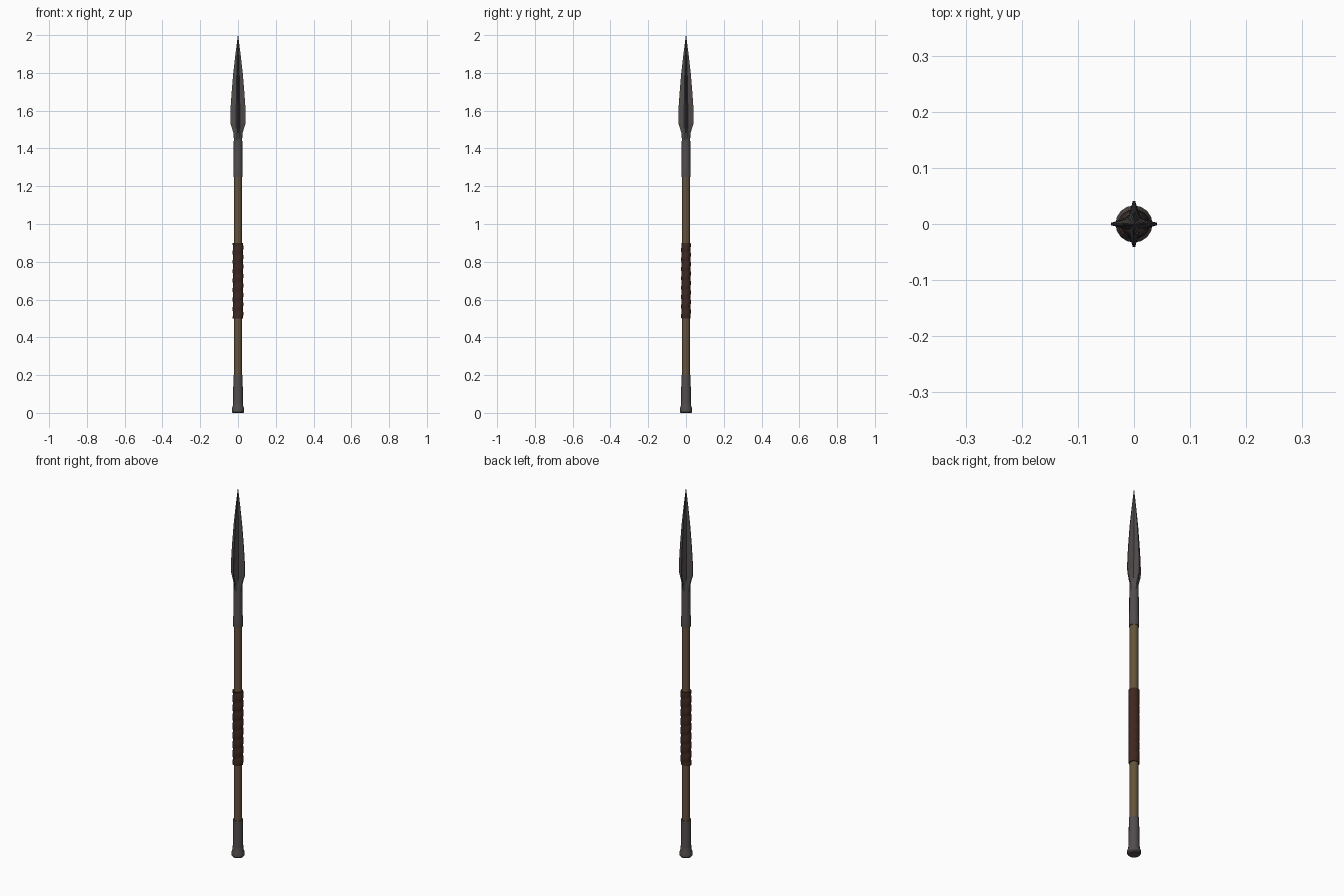
import bpy, bmesh, math

if "Cube" in bpy.data.objects:
    bpy.data.objects.remove(bpy.data.objects["Cube"])


def material(name, r, g, b):
    m = bpy.data.materials.new(name)
    m.diffuse_color = (r, g, b, 1)
    m.use_nodes = True
    m.node_tree.nodes["Principled BSDF"].inputs["Base Color"].default_value = m.diffuse_color
    return m


IRON = material("dark iron", 0.085, 0.074, 0.074)
WOOD = material("brown wood", 0.13, 0.088, 0.045)
LEATHER = material("dark leather", 0.05, 0.021, 0.014)


def loft(name, rings, mat, smooth=True):
    """Skin a stack of equal-length point rings and cap both ends."""
    bm = bmesh.new()
    loops = [[bm.verts.new(p) for p in ring] for ring in rings]
    n = len(loops[0])
    for a, b in zip(loops, loops[1:]):
        for i in range(n):
            j = (i + 1) % n
            bm.faces.new((a[i], a[j], b[j], b[i]))
    bm.faces.new(loops[0][::-1])
    bm.faces.new(loops[-1])
    bmesh.ops.remove_doubles(bm, verts=bm.verts, dist=1e-6)
    bmesh.ops.recalc_face_normals(bm, faces=bm.faces)
    me = bpy.data.meshes.new(name)
    bm.to_mesh(me)
    bm.free()
    me.materials.append(mat)
    ob = bpy.data.objects.new(name, me)
    bpy.context.collection.objects.link(ob)
    if smooth:
        bpy.ops.object.select_all(action='DESELECT')
        ob.select_set(True)
        bpy.context.view_layer.objects.active = ob
        bpy.ops.object.shade_smooth_by_angle(angle=math.radians(35))
    return ob


def circle(r, z, n=16):
    return [(r * math.cos(2 * math.pi * i / n), r * math.sin(2 * math.pi * i / n), z) for i in range(n)]


def lathe(name, profile, mat):
    return loft(name, [circle(r, z) for r, z in profile], mat)


# wooden shaft
lathe("shaft", [(0.021, 0.1), (0.021, 1.3)], WOOD)

# iron butt cap with a flared foot
lathe("butt_cap", [(0.028, 0.0), (0.033, 0.006), (0.033, 0.02), (0.028, 0.035),
                   (0.026, 0.06), (0.0245, 0.2)], IRON)

# iron socket with a collar at its lower end
lathe("socket", [(0.0245, 1.25), (0.0245, 1.3), (0.023, 1.31), (0.0225, 1.44), (0.019, 1.49)], IRON)

# leather grip wound around the shaft in a rising spiral
N, STEPS, PITCH = 24, 72, 0.05
grip = []
for k in range(STEPS + 1):
    z = 0.5 + 0.4 * k / STEPS
    ring = []
    for i in range(N):
        t = (z / PITCH - i / N) % 1.0
        r = 0.0245 + 0.0025 * math.sin(math.pi * t)
        a = 2 * math.pi * i / N
        ring.append((r * 1.05 * math.cos(a), r * 0.95 * math.sin(a), z))
    grip.append(ring)
loft("grip_wrap", grip, LEATHER)


# four-edged spear head: height, edge radius, valley radius, half edge thickness
def star(z, edge, valley, t):
    ring = []
    for q in range(4):
        a = q * math.pi / 2
        c, s = math.cos(a), math.sin(a)
        d = valley * math.sqrt(0.5)
        for x, y in ((edge, -t), (edge, t), (d, d)):
            ring.append((x * c - y * s, x * s + y * c, z))
    return ring


HEAD = [(1.43, 0.021, 0.021, 0.006), (1.48, 0.024, 0.018, 0.004), (1.505, 0.031, 0.016, 0.003),
        (1.53, 0.039, 0.015, 0.0025), (1.56, 0.041, 0.0145, 0.0022), (1.62, 0.039, 0.0135, 0.002),
        (1.7, 0.0335, 0.0115, 0.0018), (1.8, 0.025, 0.009, 0.0015), (1.9, 0.0135, 0.0055, 0.001),
        (2.0, 0.0006, 0.0004, 0.0002)]
loft("spear_head", [star(*h) for h in HEAD], IRON, smooth=False)
